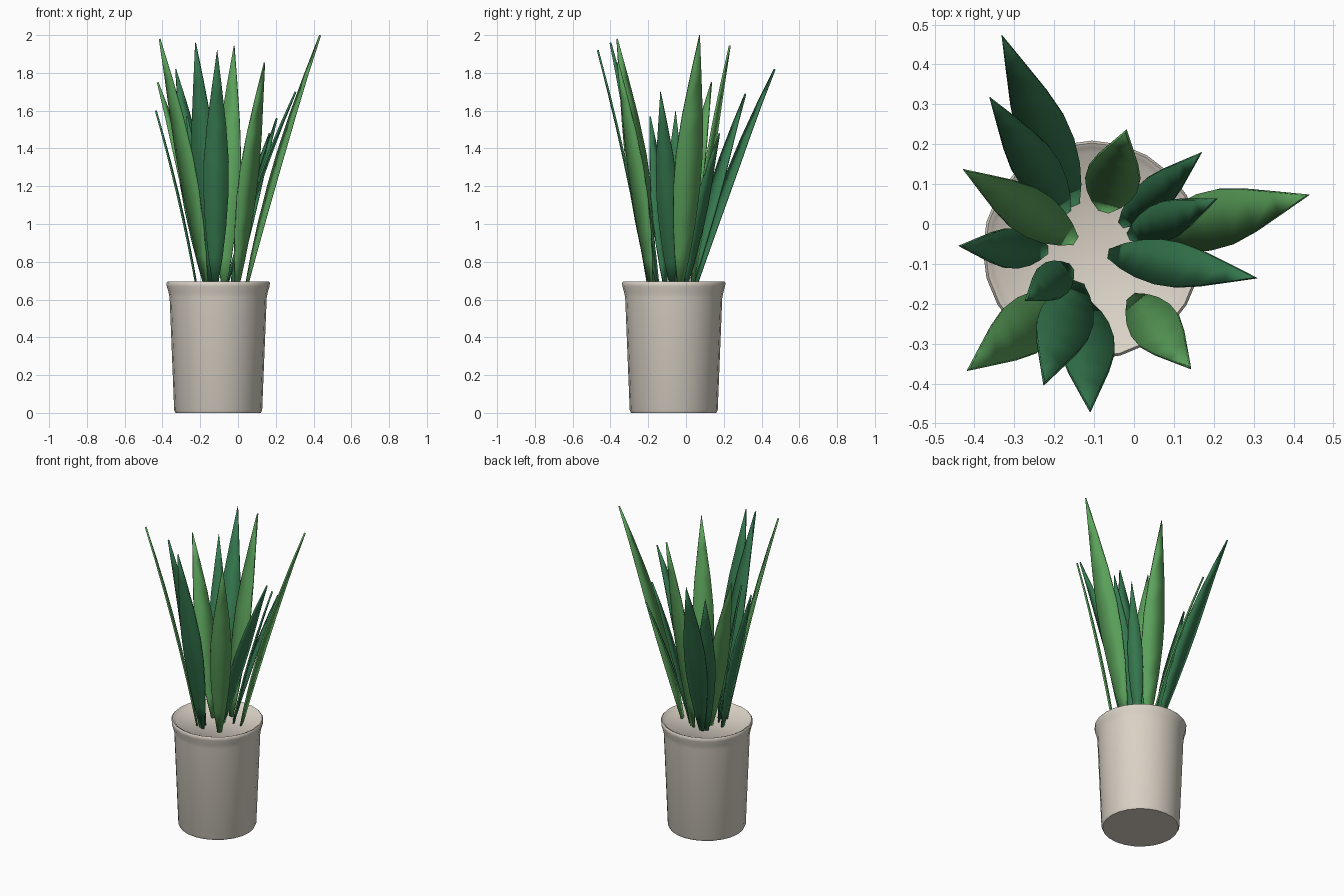
import bpy, bmesh, math
from mathutils import Vector

cube = bpy.data.objects.get("Cube")
if cube:
    bpy.data.objects.remove(cube, do_unlink=True)


def material(name, rgb):
    m = bpy.data.materials.new(name)
    m.use_nodes = True
    color = (*rgb, 1)
    m.diffuse_color = color
    m.node_tree.nodes["Principled BSDF"].inputs["Base Color"].default_value = color
    return m


CERAMIC = material("warm beige ceramic", (0.70, 0.645, 0.565))
BRIGHT = material("bright leaf green", (0.105, 0.36, 0.105))
DEEP = material("deep leaf green", (0.036, 0.19, 0.078))


def finish(name, bm, mat, angle):
    bmesh.ops.recalc_face_normals(bm, faces=bm.faces)
    mesh = bpy.data.meshes.new(name)
    bm.to_mesh(mesh)
    bm.free()
    mesh.materials.append(mat)
    obj = bpy.data.objects.new(name, mesh)
    bpy.context.collection.objects.link(obj)
    bpy.ops.object.select_all(action='DESELECT')
    bpy.context.view_layer.objects.active = obj
    obj.select_set(True)
    bpy.ops.object.shade_smooth_by_angle(angle=math.radians(angle))
    return obj


# Pot: one closed profile turned around its axis, including the filled top
POT_PROFILE = [(0, 0), (0.226, 0), (0.233, 0.015), (0.257, 0.61), (0.263, 0.64),
               (0.272, 0.67), (0.274, 0.688), (0.268, 0.695), (0.257, 0.69),
               (0.245, 0.677), (0, 0.675)]
bm = bmesh.new()
ring = [bm.verts.new((r, 0, z)) for r, z in POT_PROFILE]
edges = [bm.edges.new(pair) for pair in zip(ring, ring[1:])]
bmesh.ops.spin(bm, geom=ring + edges, cent=(0, 0, 0), axis=(0, 0, 1),
               angle=math.tau, steps=24, use_duplicate=False)
bmesh.ops.remove_doubles(bm, verts=bm.verts, dist=0.0005)
pot = finish("pot", bm, CERAMIC, 50)
pot.location = (-0.105, -0.065, 0)

# Leaf outline: distance along the blade and share of its full width
OUTLINE = [(0, 0.2), (0.12, 0.55), (0.25, 0.82), (0.4, 0.99), (0.53, 0.98),
           (0.68, 0.76), (0.84, 0.4), (1, 0.01)]
SOIL = 0.673


def leaf(name, base, tip, mat):
    start = Vector((*base, SOIL))
    span = Vector(tip) - start
    half = 0.053 * span.length
    side = Vector((-span.y, span.x, 0)).normalized()
    bm = bmesh.new()
    rows = []
    for t, share in OUTLINE:
        # The blade bends outward as it rises
        out = 0.75 * t + 0.25 * t * t
        mid = start + Vector((span.x * out, span.y * out, span.z * t))
        rows.append([bm.verts.new(mid + side * half * share * s) for s in (-1, 1)])
    for a, b in zip(rows, rows[1:]):
        bm.faces.new((a[0], a[1], b[1], b[0]))
    obj = finish(name, bm, mat, 40)
    solid = obj.modifiers.new("thickness", 'SOLIDIFY')
    solid.thickness = 0.01
    solid.offset = 0


# Leaves: base position, tip position, colour
LEAVES = [
    ((-0.15, 0.05), (-0.33, 0.47, 1.82), DEEP),
    ((-0.17, 0.03), (-0.36, 0.315, 1.69), DEEP),
    ((-0.15, -0.04), (-0.425, 0.135, 1.75), BRIGHT),
    ((-0.22, -0.065), (-0.435, -0.055, 1.6), DEEP),
    ((-0.16, -0.11), (-0.27, -0.19, 1.57), DEEP),
    ((-0.17, -0.18), (-0.415, -0.365, 1.98), BRIGHT),
    ((-0.14, -0.15), (-0.225, -0.40, 1.96), DEEP),
    ((-0.12, -0.2), (-0.11, -0.467, 1.92), DEEP),
    ((-0.005, -0.185), (0.14, -0.36, 1.855), BRIGHT),
    ((-0.06, -0.075), (0.305, -0.135, 1.7), DEEP),
    ((0.045, -0.03), (0.435, 0.072, 2.0), BRIGHT),
    ((-0.01, -0.03), (0.205, 0.062, 1.56), DEEP),
    ((-0.03, 0.0), (0.167, 0.177, 1.48), DEEP),
    ((-0.075, 0.035), (-0.02, 0.232, 1.945), BRIGHT),
]
for i, (base, tip, mat) in enumerate(LEAVES, 1):
    leaf(f"leaf_{i}", base, tip, mat)
